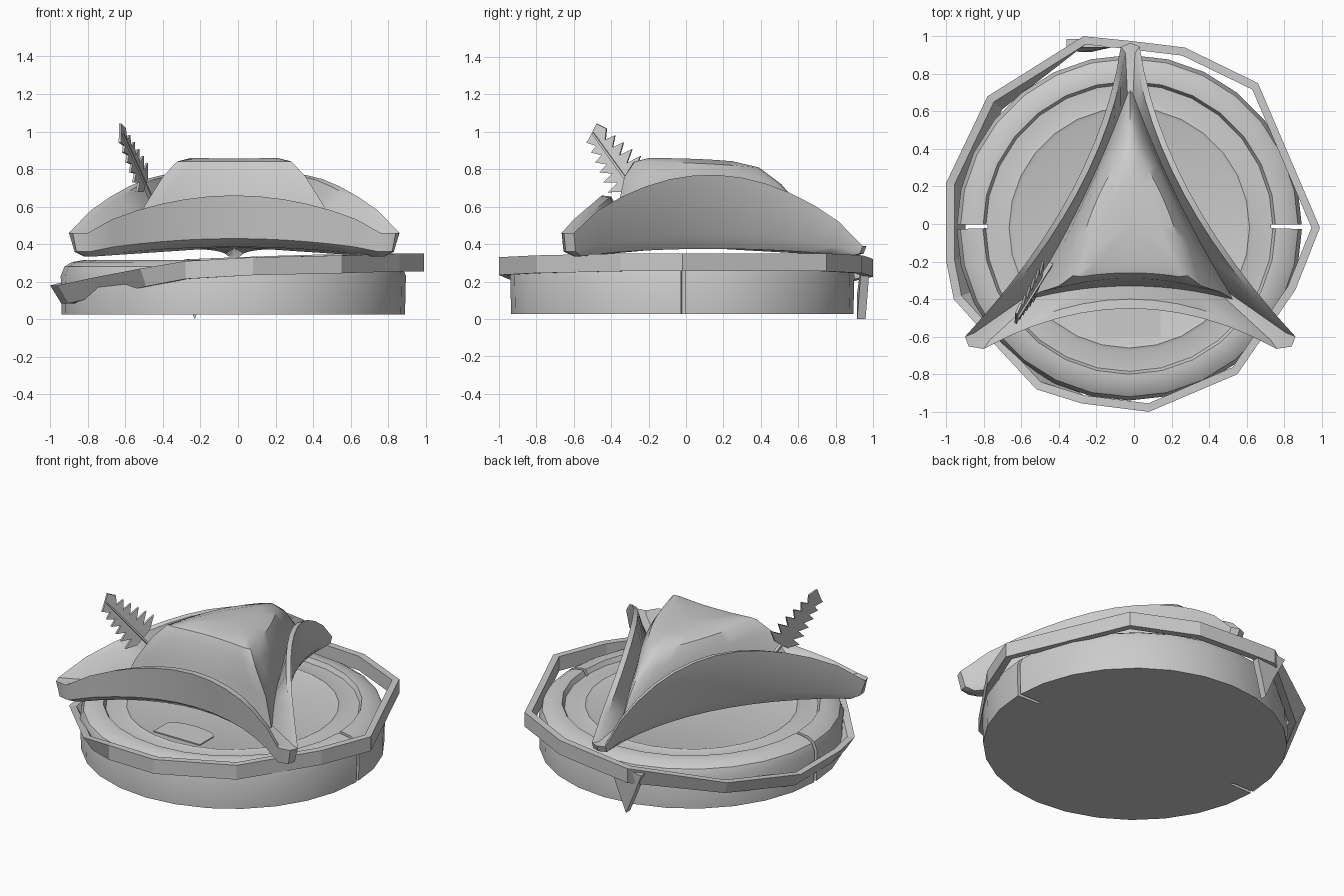
import bpy, bmesh, math
from mathutils import Vector

cube = bpy.data.objects.get("Cube")
if cube:
    bpy.data.objects.remove(cube, do_unlink=True)

grey = bpy.data.materials.new("plain_grey")
grey.use_nodes = True
COLOUR = (0.6, 0.6, 0.6, 1)
grey.diffuse_color = COLOUR
grey.node_tree.nodes["Principled BSDF"].inputs["Base Color"].default_value = COLOUR


def make(name, verts, faces, smooth=None):
    mesh = bpy.data.meshes.new(name)
    mesh.from_pydata([tuple(v) for v in verts], [], faces)
    bm = bmesh.new()
    bm.from_mesh(mesh)
    bmesh.ops.recalc_face_normals(bm, faces=bm.faces)
    bm.to_mesh(mesh)
    bm.free()
    mesh.materials.append(grey)
    obj = bpy.data.objects.new(name, mesh)
    bpy.context.collection.objects.link(obj)
    if smooth:
        shade(obj, smooth)
    return obj


def activate(obj):
    bpy.ops.object.select_all(action='DESELECT')
    obj.select_set(True)
    bpy.context.view_layer.objects.active = obj


def shade(obj, degrees):
    activate(obj)
    bpy.ops.object.shade_smooth_by_angle(angle=math.radians(degrees))


def loft(name, rings, smooth=None, start=None, end=None, closed=False):
    """Skin closed rings; optional centre points cap the two ends."""
    n = len(rings[0])
    verts = [p for ring in rings for p in ring]
    faces = []
    pairs = [(k, k + 1) for k in range(len(rings) - 1)]
    if closed:
        pairs.append((len(rings) - 1, 0))
    for a, b in pairs:
        for i in range(n):
            j = (i + 1) % n
            faces.append((a * n + i, a * n + j, b * n + j, b * n + i))
    for point, k in ((start, 0), (end, len(rings) - 1)):
        if point:
            verts.append(point)
            faces += [(k * n + i, k * n + (i + 1) % n, len(verts) - 1) for i in range(n)]
    return make(name, verts, faces, smooth)


def prism(name, outline, offset):
    n = len(outline)
    verts = [Vector(p) for p in outline]
    verts += [v + Vector(offset) for v in verts]
    faces = [tuple(range(n)), tuple(range(n, 2 * n))]
    faces += [(i, (i + 1) % n, n + (i + 1) % n, n + i) for i in range(n)]
    return make(name, verts, faces)


# Round base with a rounded shoulder, recessed top and low ridge
CX, CY, SIDES = -0.025, -0.02, 28
profile = [(.915, .025), (.92, .23), (.9, .28), (.86, .305), (.80, .315), (.78, .315),
           (.765, .285), (.66, .285), (.64, .292), (.62, .285)]
rings = [[(CX + r * math.cos(math.tau * i / SIDES), CY + r * math.sin(math.tau * i / SIDES), z)
          for i in range(SIDES)] for r, z in profile]
base = loft("round_base", rings, None, (CX, CY, .025), (CX, CY, .285))

# Slots in the left and right sides
for side in (-1, 1):
    slot = prism("slot_cutter", [(CX + side * x, y, -.1) for x, y in
                 ((.755, -.022), (1.2, -.036), (1.2, -.004), (.755, -.002))], (0, 0, .6))
    slot.hide_render = True
    cut = base.modifiers.new("slot", 'BOOLEAN')
    cut.object = slot
    cut.solver = 'EXACT'
    activate(base)
    bpy.ops.object.modifier_apply(modifier=cut.name)
    bpy.data.objects.remove(slot, do_unlink=True)
shade(base, 35)

# Thin arched tab on the recessed top
arch = [(-.20, -.60, .284), (.14, -.60, .284)]
arch += [(-.03 + .17 * math.cos(math.pi * k / 8), -.46 + .06 * math.sin(math.pi * k / 8), .284)
         for k in range(9)]
prism("arched_tab", arch, (0, 0, .008))

# Loose faceted band; each point is x, y and height of the top edge
path = [(-.27, 1.0, .32), (-.02, .975, .33), (.27, .94, .34), (.66, .75, .35),
        (.99, -.02, .35), (.86, -.35, .35), (.55, -.80, .34), (.08, -1.0, .33),
        (-.28, -.955, .31), (-.52, -.88, .27), (-.78, -.60, .22), (-.96, -.40, .18),
        (-1.0, -.20, .18), (-1.0, .22, .18), (-.78, .68, .24)]


def band_ring(inset, drop):
    ring = []
    for x, y, z in path:
        lean = .06 if drop and x < -.4 else 0
        s = 1 - (inset + lean) / math.hypot(x, y)
        ring.append((x * s, y * s, z - drop))
    return ring


loft("band", [band_ring(0, 0), band_ring(0, .095), band_ring(.045, .095), band_ring(.045, 0)],
     closed=True)

# Pointed tail hanging from the back of the band
prism("band_tail", [(-.36, .985, .29), (-.12, .985, .32), (-.19, .97, .12),
                    (-.23, .96, 0), (-.29, .96, .14)], (0, -.045, 0))

# Three-cornered hat: each ring has front, side and back curves, mirrored in x
HX, STEPS = -.02, 12


def bow(a, mid, b, za, zm, zb, power):
    """Curve from a to b through mid, its height swelling towards the middle."""
    a, mid, b = Vector(a), Vector(mid), Vector(b)
    ctrl = 2 * mid - (a + b) / 2
    pts = []
    for k in range(STEPS + 1):
        t = k / STEPS
        p = a * (1 - t) ** 2 + ctrl * 2 * t * (1 - t) + b * t * t
        ends = za + (zb - za) * t
        swell = max(0, math.sin(math.pi * t)) ** power
        pts.append((p.x, p.y, ends + (zm - (za + zb) / 2) * swell))
    return pts


def hat_ring(front, front_mid, side, side_mid, back, z, power=.75):
    z_tip, z_front, z_side, z_back = z
    fx, fy = front
    front_edge = bow((-fx, fy), (0, front_mid), (fx, fy), z_tip, z_front, z_tip, power)
    side_edge = bow(side, side_mid, back, z_tip, z_side, z_back, power)
    other = [(-x, y, h) for x, y, h in reversed(side_edge)]
    tip = ((fx + side[0]) / 2 + .03, (fy + side[1]) / 2 - .02, z_tip)
    nose = (0, back[1] + .02, z_back)
    left_tip = (-tip[0], tip[1], z_tip)
    ring = front_edge + [tip] + side_edge + [nose] + other + [left_tip]
    return [(x + HX, y, h) for x, y, h in ring]


hat_rings = [
    # underside, turned-up flap and rim
    hat_ring((.74, -.60), -.36, (.80, -.56), (.26, .14), (.03, .88), (.335, .385, .375, .335)),
    hat_ring((.77, -.655), -.42, (.85, -.59), (.30, .16), (.05, .93), (.36, .43, .45, .35)),
    hat_ring((.78, -.665), -.45, (.88, -.60), (.315, .17), (.05, .945), (.46, .66, .77, .39)),
    hat_ring((.75, -.62), -.40, (.83, -.58), (.285, .16), (.025, .91), (.46, .655, .765, .39)),
    # valley around the crown
    hat_ring((.50, -.39), -.33, (.53, -.37), (.25, .14), (.015, .69), (.43, .52, .55, .43)),
    # crown
    hat_ring((.44, -.355), -.31, (.46, -.33), (.245, .13), (.02, .61), (.60, .64, .65, .58)),
    hat_ring((.34, -.33), -.29, (.36, -.29), (.225, .12), (.03, .49), (.76, .77, .76, .72)),
    hat_ring((.26, -.28), -.26, (.29, -.23), (.19, .10), (.04, .37), (.84, .84, .83, .81)),
    hat_ring((.18, -.20), -.20, (.21, -.15), (.12, .06), (.03, .22), (.86, .855, .855, .845)),
]
loft("three_cornered_hat", hat_rings, 40, (HX, 0, .385), (HX, 0, .848))

# Feather with toothed edges, laid out on a tilted plane
def on_plane(along, across):
    y = -.29 - .58 * along + .81 * across
    z = .71 + .81 * along + .58 * across
    return (-.269 + .382 * y - .176 * z, y, z)


TEETH, LENGTH = 6, .34


def toothed_edge(width):
    pts = []
    for k in range(TEETH):
        s = LENGTH * k / TEETH
        w = width * (1 - .62 * k / TEETH)
        pts += [on_plane(s, w * .45), on_plane(s + .045, w)]
    return pts


right_edge, left_edge = toothed_edge(.15), toothed_edge(-.12)
vane = right_edge + [on_plane(.38, .045), on_plane(.34, -.03)] + left_edge[::-1]
prism("feather_vane", vane, (.012, -.005, 0))
prism("feather_quill", [on_plane(-.14, -.008), on_plane(-.14, .008),
                        on_plane(.35, .005), on_plane(.35, -.005)], (.022, -.008, 0))
